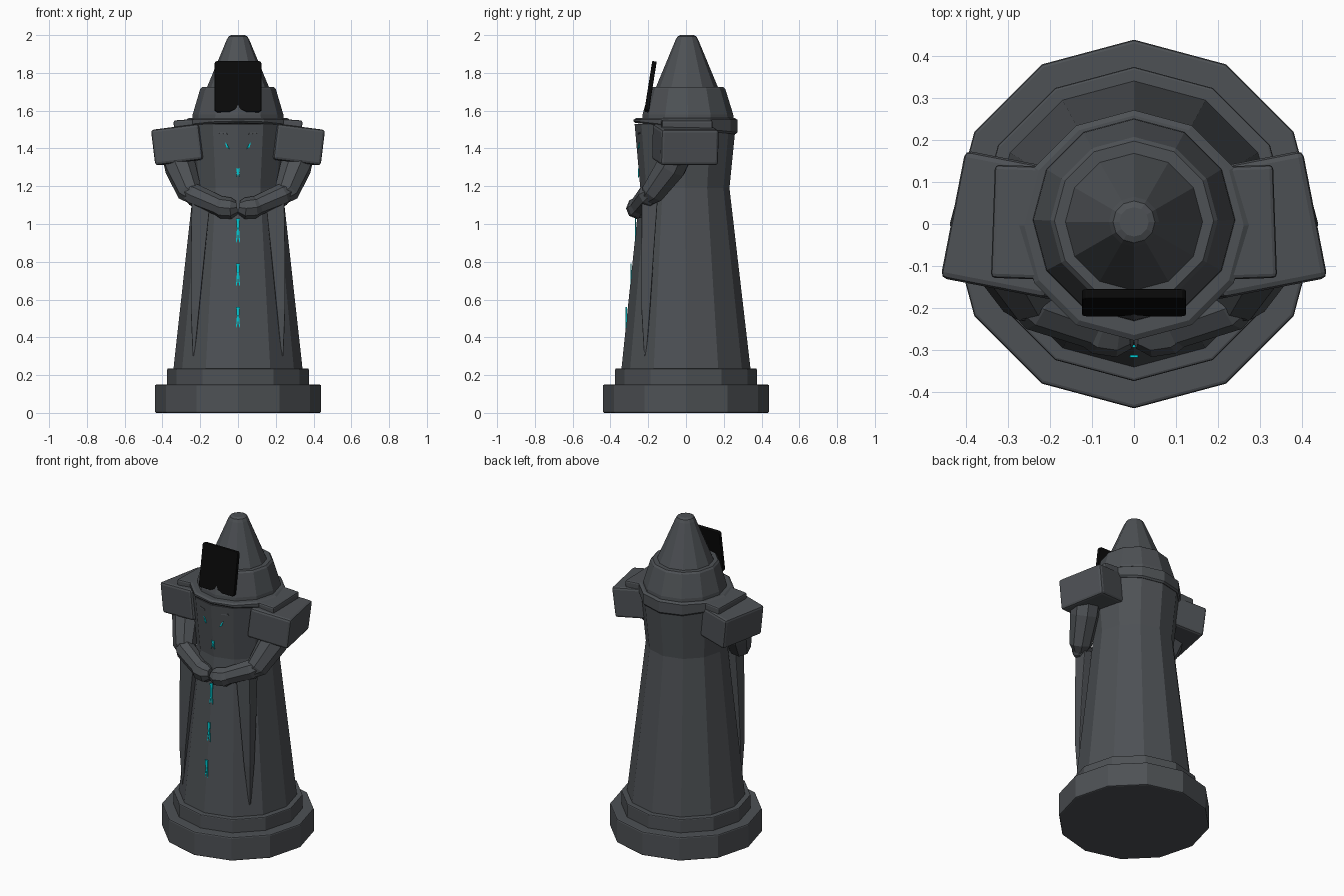
import bpy, bmesh, math
from mathutils import Vector, Matrix

cube = bpy.data.objects.get("Cube")
if cube:
    bpy.data.objects.remove(cube, do_unlink=True)


def material(name, rgb):
    m = bpy.data.materials.new(name)
    m.use_nodes = True
    m.diffuse_color = (*rgb, 1)
    m.node_tree.nodes["Principled BSDF"].inputs["Base Color"].default_value = (*rgb, 1)
    return m


STONE = material("dark grey stone", (0.075, 0.082, 0.09))
BLACK = material("black", (0.003, 0.003, 0.003))
CYAN = material("glowing cyan", (0.0, 0.62, 0.68))


def finish(bm, name, mat, mirror=False, bevel=0.0):
    bmesh.ops.recalc_face_normals(bm, faces=bm.faces)
    me = bpy.data.meshes.new(name)
    bm.to_mesh(me)
    bm.free()
    ob = bpy.data.objects.new(name, me)
    bpy.context.collection.objects.link(ob)
    me.materials.append(mat)
    if bevel:
        b = ob.modifiers.new("bevel", "BEVEL")
        b.width, b.segments, b.limit_method = bevel, 2, "ANGLE"
        b.angle_limit = math.radians(40)
    if mirror:
        ob.modifiers.new("mirror", "MIRROR")
    return ob


def loft(name, rings, mat=STONE, **kw):
    """Skin a closed solid through rings of equal point count."""
    bm = bmesh.new()
    rows = [[bm.verts.new(p) for p in ring] for ring in rings]
    n = len(rows[0])
    for a, b in zip(rows, rows[1:]):
        for i in range(n):
            j = (i + 1) % n
            bm.faces.new((a[i], a[j], b[j], b[i]))
    bm.faces.new(rows[0])
    bm.faces.new(rows[-1])
    return finish(bm, name, mat, **kw)


def ring(r, z, cy=0.0, n=12, tilt=0.0):
    angles = [math.tau * i / n for i in range(n)]
    return [(r * math.cos(a), cy + r * math.sin(a), z + tilt * math.sin(a)) for a in angles]


def tube(name, path, n=8, **kw):
    """Limb through (point, radius) pairs, each ring facing along the path."""
    pts = [Vector(p) for p, _ in path]
    rings = []
    for i, (p, r) in enumerate(path):
        d = pts[min(i + 1, len(pts) - 1)] - pts[max(i - 1, 0)]
        q = d.to_track_quat("Z", "Y")
        rings.append([pts[i] + q @ Vector(v) for v in ring(r, 0, n=n)])
    return loft(name, rings, **kw)


def box(name, size, centre, rot=(0, 0, 0), **kw):
    bm = bmesh.new()
    bmesh.ops.create_cube(bm, size=1)
    m = Matrix.Translation(centre)
    m = m @ Matrix.Rotation(rot[2], 4, "Z") @ Matrix.Rotation(rot[1], 4, "Y")
    bmesh.ops.transform(bm, matrix=m @ Matrix.Diagonal((*size, 1)), verts=bm.verts)
    return finish(bm, name, STONE, **kw)


def plate(name, outline, thick, matrix, mat, **kw):
    """Flat panel drawn in x and z, extruded along y."""
    return loft(name, [[matrix @ Vector((x, y, z)) for x, z in outline]
                       for y in (-thick / 2, thick / 2)], mat, **kw)


# Stepped plinth
loft("base_step", [ring(0.44, 0), ring(0.44, 0.15)], bevel=0.008)
loft("upper_step", [ring(0.375, 0.14), ring(0.375, 0.235)], bevel=0.006)

# Robe body, collar and hood
loft("robe", [ring(0.342, 0.23), ring(0.236, 1.19, -0.006), ring(0.268, 1.53, -0.004)])
loft("collar", [ring(0.266, 1.505, -0.003, tilt=-0.03), ring(0.275, 1.515, -0.003, tilt=-0.03),
                ring(0.275, 1.552, -0.003), ring(0.262, 1.56, -0.003)])
loft("hood_brim", [ring(0.243, 1.54, 0.01), ring(0.24, 1.58, 0.01),
                   ring(0.2, 1.715, 0.008), ring(0.19, 1.725, 0.008)])
loft("hood_cone", [ring(0.17, 1.71, 0.005), ring(0.06, 1.975, 0.005),
                   ring(0.05, 1.993, 0.005), ring(0.035, 2.0, 0.005)])

# Shoulder blocks with a raised slab
box("shoulder_block", (0.26, 0.31, 0.19), (0.296, -0.003, 1.42),
    (0, math.radians(7), math.radians(11)), mirror=True, bevel=0.015)
box("shoulder_slab", (0.2, 0.27, 0.05), (0.236, 0.003, 1.53),
    (0, math.radians(4), math.radians(2)), mirror=True, bevel=0.01)

# Arms folded to the front, with clasped hands
tube("upper_arm", [((0.325, -0.04, 1.4), 0.09), ((0.305, -0.08, 1.3), 0.085),
                   ((0.255, -0.175, 1.165), 0.066), ((0.235, -0.195, 1.14), 0.045)],
     mirror=True)
tube("forearm", [((0.265, -0.175, 1.175), 0.045), ((0.235, -0.195, 1.155), 0.06),
                 ((0.085, -0.25, 1.09), 0.052)], mirror=True)
tube("hand", [((0.12, -0.24, 1.1), 0.045), ((0.085, -0.252, 1.088), 0.059),
              ((0.035, -0.262, 1.083), 0.056), ((0.005, -0.262, 1.088), 0.035)],
     mirror=True)


# Sleeve drapes tapering down the robe
def quad(x0, x1, y0, y1, z):
    return [(x0, y0, z), (x1, y0, z), (x1, y1, z), (x0, y1, z)]


loft("sleeve_drape", [quad(0.145, 0.245, -0.235, -0.15, 1.13),
                      quad(0.175, 0.25, -0.236, -0.17, 0.85),
                      quad(0.205, 0.25, -0.236, -0.19, 0.55),
                      quad(0.23, 0.24, -0.222, -0.21, 0.3)], mirror=True, bevel=0.006)

# Tilted black tablet with a notched lower edge
half = [(0.115, 0.135), (0.124, 0.125), (0.124, -0.125), (0.115, -0.137), (0.045, -0.137)]
tablet = half + [(0, -0.118)] + [(-x, z) for x, z in reversed(half)]
plate("tablet", tablet, 0.024,
      Matrix.Translation((0, -0.188, 1.728)) @ Matrix.Rotation(math.radians(-9), 4, "X"),
      BLACK, bevel=0.004)


# Glowing forked marks down the robe, and the mouth
def mark(name, z0, z1, y):
    h = z1 - z0
    side = [(0.01, h), (0.006, h * 0.55), (0.011, 0), (0.005, 0.01)]
    outline = side + [(0, h * 0.4)] + [(-x, z) for x, z in reversed(side)]
    plate(name, outline, 0.006, Matrix.Translation((0, y, z0)), CYAN)


mark("upper_mark", 0.9, 1.03, -0.268)
mark("middle_mark", 0.67, 0.79, -0.292)
mark("lower_mark", 0.45, 0.56, -0.316)
mark("mouth", 1.245, 1.295, -0.251)

# Slanted eyes and faint brows
turn = Matrix.Rotation(math.radians(15), 4, "Z") @ Matrix.Rotation(math.radians(-6), 4, "X")
eye = [(-0.013, -0.018), (0.002, -0.01), (0.011, 0.018), (0.001, 0.008)]
plate("eye", eye, 0.006, Matrix.Translation((0.058, -0.249, 1.415)) @ turn, CYAN, mirror=True)
brow = [(-0.025, 0), (0.025, 0.006), (0.022, 0.012), (-0.02, 0.008)]
plate("brow", brow, 0.006, Matrix.Translation((0.08, -0.247, 1.475)) @ turn, STONE, mirror=True)
